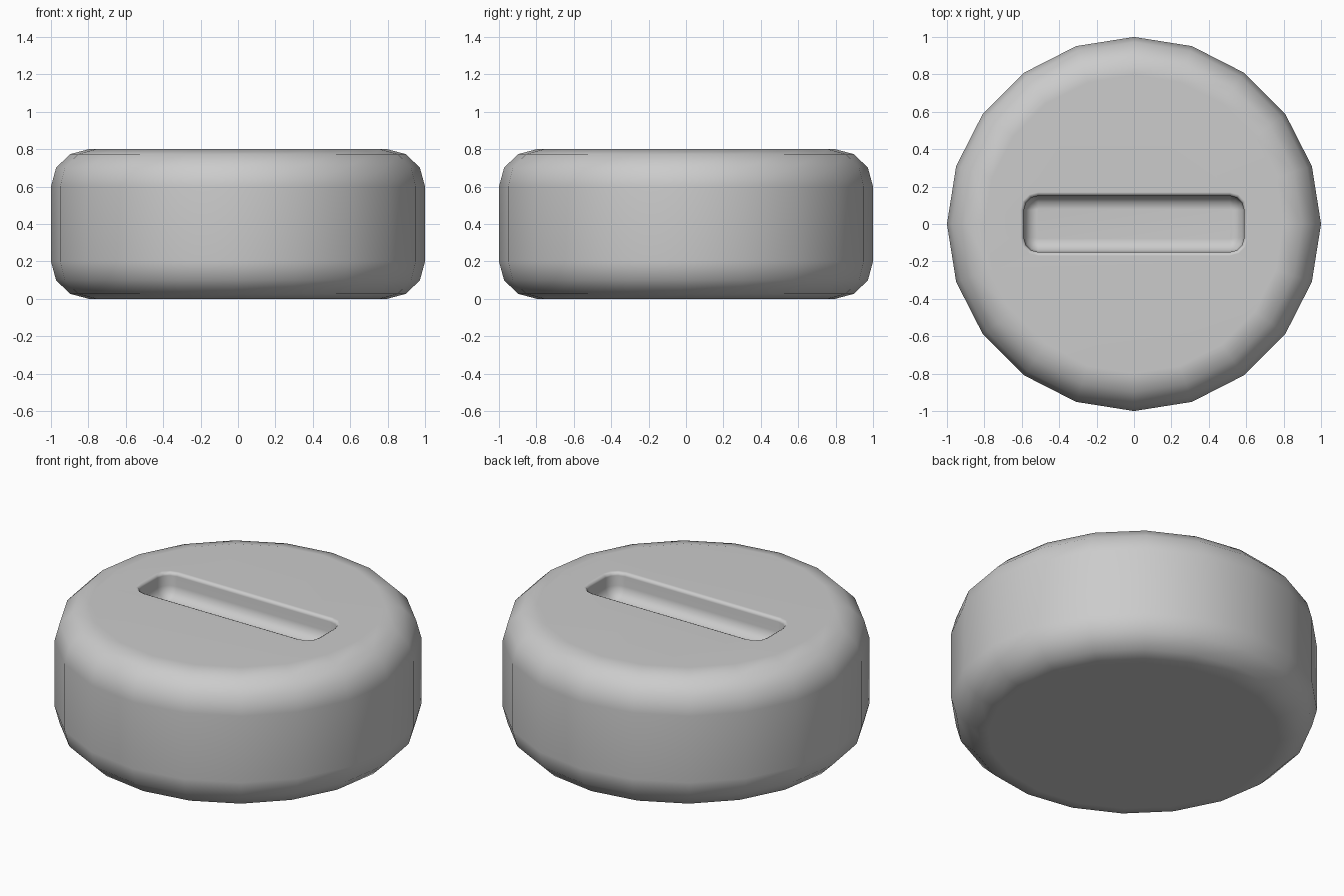
import bpy, bmesh
from math import pi, cos, sin, radians

if "Cube" in bpy.data.objects:
    bpy.data.objects.remove(bpy.data.objects["Cube"])


def add_object(name, bm):
    bmesh.ops.recalc_face_normals(bm, faces=bm.faces)
    mesh = bpy.data.meshes.new(name)
    bm.to_mesh(mesh)
    bm.free()
    obj = bpy.data.objects.new(name, mesh)
    bpy.context.collection.objects.link(obj)
    return obj


def rounded_rect(hx, hy, r, steps=3):
    pts = []
    for q, (sx, sy) in enumerate([(1, 1), (-1, 1), (-1, -1), (1, -1)]):
        for i in range(steps + 1):
            a = (q + i / steps) * pi / 2
            pts.append((sx * (hx - r) + r * cos(a), sy * (hy - r) + r * sin(a)))
    return pts


# Round puck body with 20 sides
bm = bmesh.new()
bmesh.ops.create_cone(bm, cap_ends=True, segments=20, radius1=1, radius2=1, depth=0.8)
bmesh.ops.translate(bm, verts=bm.verts, vec=(0, 0, 0.4))
body = add_object("puck_body", bm)

# Rounded top and bottom rims
bevel = body.modifiers.new("rims", 'BEVEL')
bevel.width = 0.2
bevel.segments = 3
bevel.limit_method = 'ANGLE'
bevel.angle_limit = radians(60)

# Slot cutter: stacked rounded rectangles (outset, z), filleted floor and softened rim
FLOOR, FILLET = 0.65, 0.07
sections = [(FILLET * (cos(a) - 1), FLOOR + FILLET * (1 + sin(a)))
            for a in (-pi / 2, -pi / 3, -pi / 6, 0)]
sections += [(0, 0.78), (0.006, 0.793), (0.022, 0.801), (0.022, 0.9)]
bm = bmesh.new()
rings = [[bm.verts.new((x, y, z)) for x, y in rounded_rect(0.588 + o, 0.15 + o, 0.075 + o)]
         for o, z in sections]
for low, high in zip(rings, rings[1:]):
    n = len(low)
    for i in range(n):
        bm.faces.new((low[i], low[(i + 1) % n], high[(i + 1) % n], high[i]))
bm.faces.new(rings[0])
bm.faces.new(rings[-1])
cutter = add_object("slot_cutter", bm)
cutter.hide_render = True
cutter.hide_set(True)

# Cut the slot into the top
cut = body.modifiers.new("slot", 'BOOLEAN')
cut.operation = 'DIFFERENCE'
cut.solver = 'EXACT'
cut.object = cutter

# Apply, then smooth shading with flat caps kept flat
bpy.context.view_layer.objects.active = body
body.select_set(True)
for name in ("rims", "slot"):
    bpy.ops.object.modifier_apply(modifier=name)
bpy.data.objects.remove(cutter)
bpy.ops.object.shade_smooth_by_angle(angle=radians(50))
weighted = body.modifiers.new("weighted_normals", 'WEIGHTED_NORMAL')
weighted.keep_sharp = True
